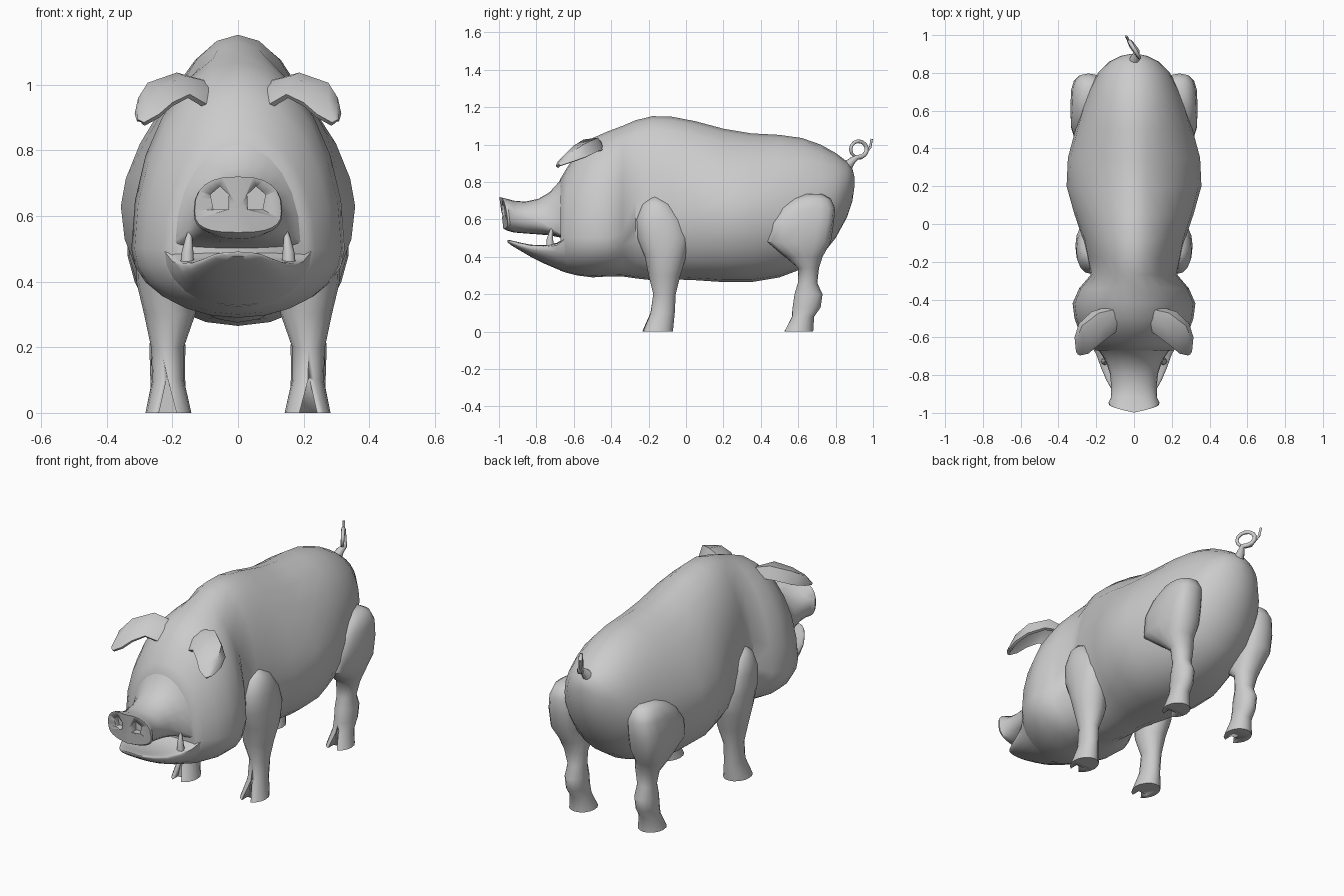
import bpy, bmesh, math
from mathutils import Vector

if "Cube" in bpy.data.objects:
    bpy.data.objects.remove(bpy.data.objects["Cube"])

hide = bpy.data.materials.new("grey hide")
hide.diffuse_color = (0.6, 0.6, 0.6, 1)
hide.use_nodes = True
hide.node_tree.nodes["Principled BSDF"].inputs["Base Color"].default_value = hide.diffuse_color


def finish(name, bm, angle=50):
    bmesh.ops.recalc_face_normals(bm, faces=bm.faces[:])
    me = bpy.data.meshes.new(name)
    bm.to_mesh(me)
    bm.free()
    me.materials.append(hide)
    ob = bpy.data.objects.new(name, me)
    bpy.context.collection.objects.link(ob)
    smooth(ob, angle)
    return ob


def activate(ob):
    bpy.ops.object.select_all(action='DESELECT')
    ob.select_set(True)
    bpy.context.view_layer.objects.active = ob


def smooth(ob, angle=50):
    activate(ob)
    bpy.ops.object.shade_smooth_by_angle(angle=math.radians(angle))


def loft(name, rings, angle=50):
    """Skin a row of equal rings and cap both ends."""
    bm = bmesh.new()
    rows = [[bm.verts.new(p) for p in ring] for ring in rings]
    n = len(rows[0])
    for a, b in zip(rows, rows[1:]):
        for i in range(n):
            j = (i + 1) % n
            bm.faces.new((a[i], a[j], b[j], b[i]))
    bm.faces.new(rows[0])
    bm.faces.new(rows[-1])
    return finish(name, bm, angle)


def power(v, n):
    return math.copysign(abs(v) ** (2 / n), v)


def section(y, zb, zt, w, zc, ntop=2.0, nbot=2.0, lean=0.0, sweep=0.0, n=24):
    """Egg shaped ring across y, widest at height zc."""
    ring = []
    for i in range(n):
        t = 2 * math.pi * i / n
        c, s = math.cos(t), math.sin(t)
        e = ntop if s >= 0 else nbot
        z = zc + (zt - zc if s >= 0 else zc - zb) * power(s, e)
        x = w * power(c, e)
        ring.append((x, y - lean * (z - zc) + sweep * abs(x), z))
    return ring


def prism(points, y0, y1):
    """Polygon in x, z pushed from y0 to y1."""
    return loft("cutter", [[(x, y, z) for x, z in points] for y in (y0, y1)])


def carve(ob, cutter):
    mod = ob.modifiers.new("cut", 'BOOLEAN')
    mod.object = cutter
    mod.solver = 'EXACT'
    activate(ob)
    bpy.ops.object.modifier_apply(modifier=mod.name)
    bpy.data.objects.remove(cutter)


# Body with the rear of the head: y, bottom, top, half width, widest height, roundness
body = [(-.67, .325, .82, .205, .5), (-.64, .315, .87, .235, .5), (-.58, .3, .965, .285, .5),
        (-.5, .29, 1.035, .315, .5), (-.42, .295, 1.07, .325, .5),
        (-.34, .295, 1.1, .29, .52), (-.27, .285, 1.13, .23, .56),
        (-.18, .275, 1.152, .25, .6), (-.08, .28, 1.15, .27, .62, 1.9),
        (.05, .275, 1.125, .315, .63, 1.75, 2.1), (.2, .265, 1.085, .357, .63, 1.6, 2.1),
        (.35, .265, 1.06, .35, .63, 1.65, 2.1), (.5, .29, 1.052, .31, .63, 1.8),
        (.62, .335, 1.035, .275, .64, 1.9), (.72, .4, 1.0, .235, .66),
        (.8, .5, .955, .19, .72), (.86, .61, .91, .13, .78),
        (.89, .7, .87, .07, .79), (.9, .77, .83, .02, .8)]
loft("body", [section(*s) for s in body])

# Snout with flared, slightly pointed end disc
snout = [(-.64, .495, .87, .22, .5), (-.68, .505, .8, .18, .53),
         (-.73, .515, .745, .148, .56), (-.79, .52, .71, .128, .59),
         (-.86, .525, .695, .12, .61), (-.92, .53, .7, .123, .62)]
rings = [section(*s, 2.0, 2.4) for s in snout]
rings += [section(-.965, .54, .715, .135, .615, 2.6, 2.8, .12, .15),
          section(-.985, .55, .72, .132, .615, 2.6, 2.8, .13, .22),
          section(-.985, .615, .635, .02, .625, 2, 2, .13, .22)]
snout_ob = loft("snout", rings, 35)

# Nostrils
for s in (1, -1):
    shape = [(.03, .62), (.075, .62), (.084, .665), (.055, .69), (.028, .665)]
    carve(snout_ob, prism([(s * x, z) for x, z in shape], -1.1, -.94))

# Lower jaw
jaw = [(-.64, .315, .505, .23, .5), (-.69, .335, .475, .2, .462),
       (-.76, .365, .462, .175, .45), (-.83, .4, .465, .145, .45),
       (-.89, .435, .477, .11, .462), (-.935, .462, .488, .075, .478),
       (-.955, .478, .491, .045, .486)]
loft("lower_jaw", [section(*s, 3.0, 2.0) for s in jaw])

# Ears: drooping rear edge, ridge, middle and front edge from root to tip
ear_rows = [
    [(.12, -.44, .97), (.22, -.47, .965), (.285, -.53, .935), (.307, -.6, .91), (.3, -.67, .887)],
    [(.08, -.45, 1.0), (.185, -.475, 1.03), (.27, -.54, 1.0), (.298, -.61, .955), (.3, -.675, .89)],
    [(.08, -.51, .98), (.165, -.545, 1.02), (.235, -.6, .985), (.275, -.645, .94), (.295, -.685, .885)],
    [(.09, -.56, .93), (.15, -.605, .965), (.2, -.645, .94), (.24, -.68, .905), (.285, -.69, .88)]]
for s, side in ((1, "right"), (-1, "left")):
    bm = bmesh.new()
    rows = [[bm.verts.new((s * x, y, z)) for x, y, z in r] for r in ear_rows]
    for a, b in zip(rows, rows[1:]):
        for i in range(4):
            bm.faces.new((a[i], a[i + 1], b[i + 1], b[i]))
    ob = finish("ear_" + side, bm)
    thick = ob.modifiers.new("thickness", 'SOLIDIFY')
    thick.thickness = .016
    thick.offset = 0
    activate(ob)
    bpy.ops.object.modifier_apply(modifier=thick.name)
    smooth(ob, 65)

# Legs: height, y centre, y radius, x centre, x radius, squareness
front_leg = [(0, -.155, .085, .212, .07, 2), (.1, -.125, .065, .213, .048, 2),
             (.2, -.115, .06, .215, .05, 2), (.3, -.115, .085, .208, .078, 2),
             (.4, -.11, .11, .22, .09, 2), (.5, -.12, .14, .222, .088, 2.2),
             (.6, -.14, .125, .225, .08, 2.2), (.68, -.155, .08, .22, .065, 2),
             (.72, -.165, .02, .215, .03, 2)]
hind_leg = [(0, .6, .08, .212, .07, 2), (.08, .625, .06, .213, .053, 2),
            (.13, .645, .075, .215, .053, 2), (.2, .655, .075, .215, .055, 2),
            (.26, .65, .052, .215, .05, 2), (.34, .655, .056, .22, .065, 2),
            (.4, .63, .1, .235, .08, 2.2), (.48, .6, .175, .245, .092, 3),
            (.58, .615, .175, .245, .092, 3.2), (.66, .645, .152, .24, .088, 2.8),
            (.71, .67, .105, .235, .075, 2.4), (.735, .68, .05, .225, .05, 2)]
for kind, rows in (("front_leg", front_leg), ("hind_leg", hind_leg)):
    for s, side in ((1, "right"), (-1, "left")):
        rings = []
        for z, yc, ry, xc, rx, e in rows:
            angles = [2 * math.pi * i / 16 for i in range(16)]
            rings.append([(s * (xc + rx * power(math.cos(t), e)),
                           yc + ry * power(math.sin(t), e), z) for t in angles])
        ob = loft(f"{kind}_{side}", rings)
        # Cleft between the toes
        toe = rows[0][1] - rows[0][2]
        wedge = [(s * .185, -.01), (s * .243, -.01), (s * .216, .11)]
        carve(ob, prism(wedge, toe - .05, toe + .055))

# Tusks, bending slightly back and inward
for s, side in ((1, "right"), (-1, "left")):
    path = [(.155, -.725, .44, .022), (.154, -.728, .49, .018),
            (.15, -.722, .53, .011), (.145, -.715, .57, .002)]
    loft("tusk_" + side, [[(s * (x + r * math.cos(k * math.pi / 4)),
                            y + r * math.sin(k * math.pi / 4), z)
                           for k in range(8)] for x, y, z, r in path])

# Curly tail: tapering tube around one slanted loop
path = [Vector((0, .85, .87)), Vector((.008, .89, .915))]
for i in range(15):
    t = math.radians(-100 + 28 * i)
    path.append(Vector((.012 - .7 * .043 * math.cos(t) - .018 * i / 14,
                        .923 + .043 * math.cos(t), .975 + .043 * math.sin(t))))
path += [Vector((-.036, .985, .985)), Vector((-.042, .993, 1.03))]
rings = []
for i, p in enumerate(path):
    d = (path[min(i + 1, len(path) - 1)] - path[max(i - 1, 0)]).normalized()
    u = d.cross(Vector((1, .7, 0))).normalized()
    v = d.cross(u)
    r = .034 if i == 0 else .02 if i == 1 else .014 - .008 * i / len(path)
    rings.append([p + r * (u * math.cos(k * math.pi / 4) + v * math.sin(k * math.pi / 4))
                  for k in range(8)])
loft("tail", rings, 60)
